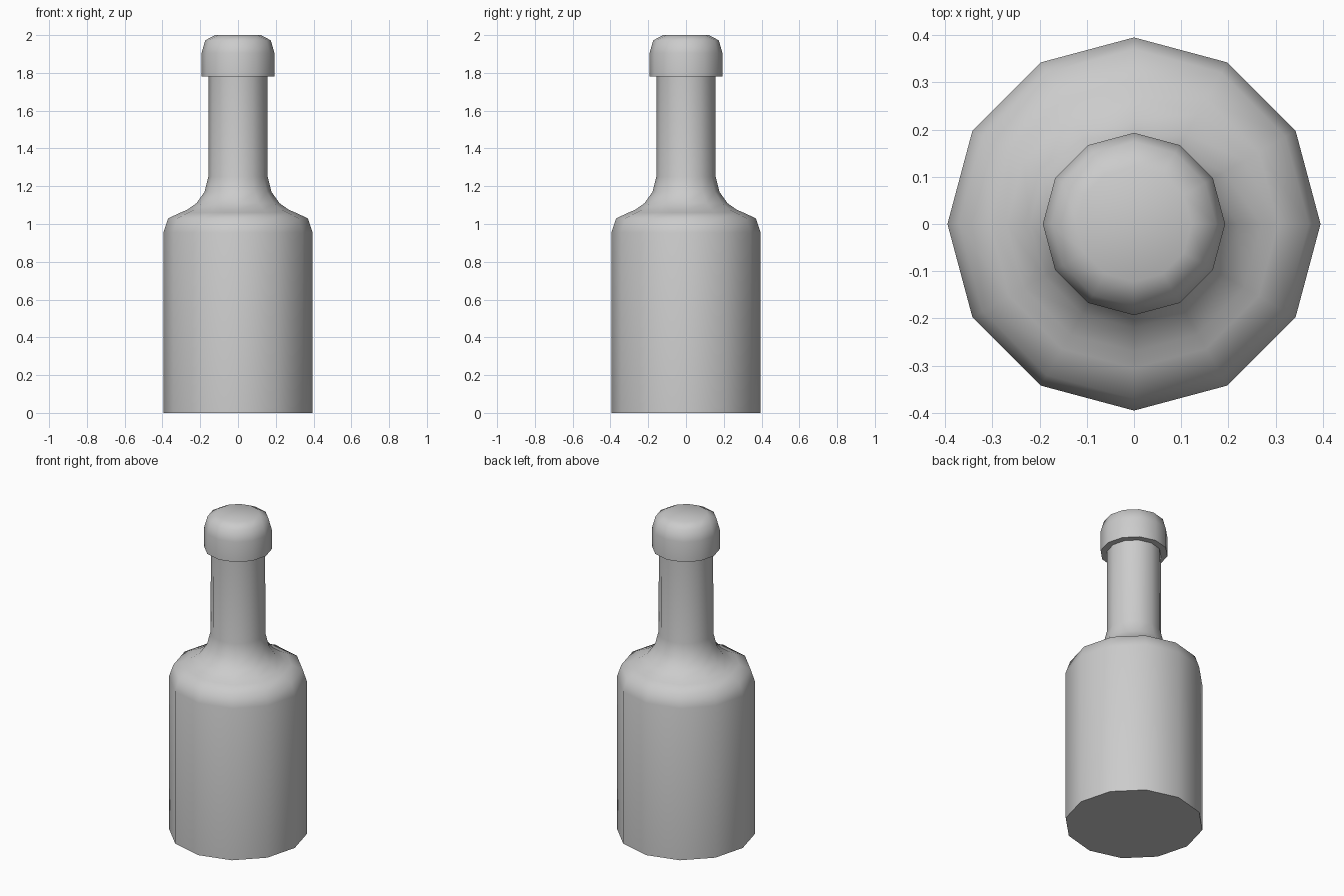
import bpy, bmesh
from math import cos, sin, tau, radians

if "Cube" in bpy.data.objects:
    bpy.data.objects.remove(bpy.data.objects["Cube"])

SIDES = 12


def lathe(name, profile, cap_bottom=False, cap_top=False):
    """Revolve (radius, height) points around z."""
    bm = bmesh.new()
    rings = [[bm.verts.new((r * cos(tau * i / SIDES), r * sin(tau * i / SIDES), z))
              for i in range(SIDES)] for r, z in profile]
    for low, high in zip(rings, rings[1:]):
        for i in range(SIDES):
            j = (i + 1) % SIDES
            bm.faces.new((low[i], low[j], high[j], high[i]))
    if cap_bottom:
        bm.faces.new(rings[0][::-1])
    if cap_top:
        bm.faces.new(rings[-1])
    mesh = bpy.data.meshes.new(name)
    bm.to_mesh(mesh)
    bm.free()
    obj = bpy.data.objects.new(name, mesh)
    bpy.context.collection.objects.link(obj)
    bpy.ops.object.select_all(action='DESELECT')
    obj.select_set(True)
    bpy.context.view_layer.objects.active = obj
    bpy.ops.object.shade_smooth_by_angle(angle=radians(60))
    return obj


# Body, rounded shoulder and straight neck
lathe("bottle_body", [
    (0.395, 0), (0.395, 0.955), (0.37, 1.03), (0.305, 1.06), (0.27, 1.075),
    (0.22, 1.11), (0.177, 1.17), (0.157, 1.25), (0.155, 1.78)], cap_bottom=True)

# Cap with a flat underside and rounded top edge
lathe("bottle_cap", [
    (0.155, 1.78), (0.193, 1.78), (0.193, 1.905), (0.174, 1.972), (0.122, 2.0)],
    cap_top=True)
